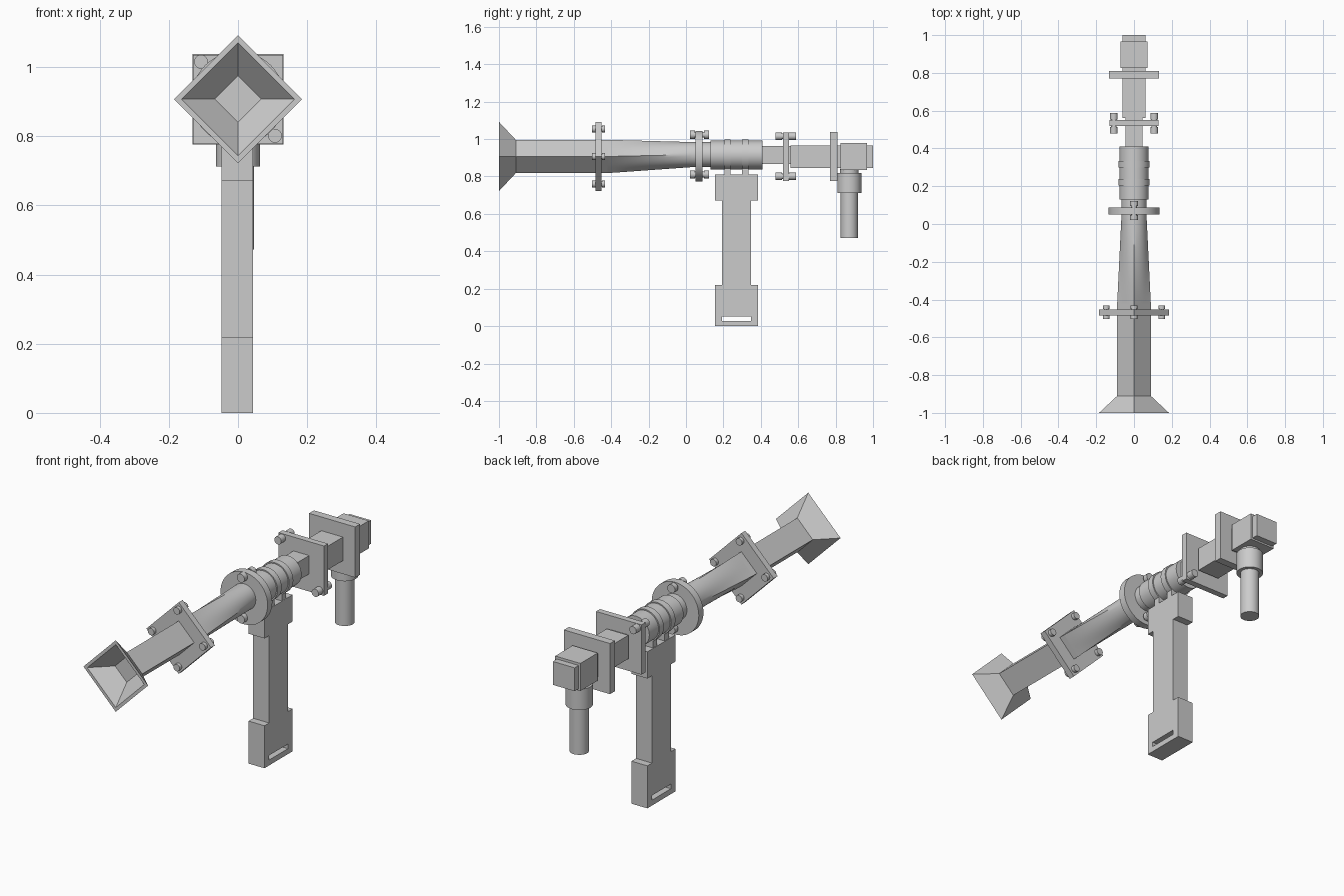
import bpy, bmesh, math
from mathutils import Vector

if "Cube" in bpy.data.objects:
    bpy.data.objects.remove(bpy.data.objects["Cube"])

ZC = 0.907   # horn axis height
ZP = 0.915   # round pipe axis height


def finish(name, bm, smooth=False):
    bmesh.ops.recalc_face_normals(bm, faces=bm.faces[:])
    me = bpy.data.meshes.new(name)
    bm.to_mesh(me)
    bm.free()
    ob = bpy.data.objects.new(name, me)
    bpy.context.collection.objects.link(ob)
    if smooth:
        bpy.ops.object.select_all(action='DESELECT')
        bpy.context.view_layer.objects.active = ob
        ob.select_set(True)
        bpy.ops.object.shade_smooth_by_angle(angle=math.radians(35))
    return ob


def loft(name, rings, smooth=False):
    """Join rings of points into a capped skin."""
    bm = bmesh.new()
    loops = [[bm.verts.new(p) for p in r] for r in rings]
    n = len(loops[0])
    for a, b in zip(loops, loops[1:]):
        for i in range(n):
            j = (i + 1) % n
            bm.faces.new((a[i], a[j], b[j], b[i]))
    bm.faces.new(loops[0])
    bm.faces.new(loops[-1])
    return finish(name, bm, smooth)


def ring(y, r, n=40, x=0, z=ZP):
    return [Vector((x + r * math.cos(2 * math.pi * i / n), y,
                    z + r * math.sin(2 * math.pi * i / n))) for i in range(n)]


def turned(name, steps, n=40, x=0, z=ZP):
    """Stepped round part along y; steps are (y, radius)."""
    return loft(name, [ring(y, r, n, x, z) for y, r in steps], n > 4)


def box(name, x0, x1, y0, y1, z0, z1):
    return loft(name, [[(x0, y, z0), (x1, y, z0), (x1, y, z1), (x0, y, z1)] for y in (y0, y1)])


def bolt(name, x, z, y0, y1, head, r):
    """Bolt with a head at each end."""
    turned(name, [(y0, r), (y0 + head, r), (y0 + head, r * .7),
                  (y1 - head, r * .7), (y1 - head, r), (y1, r)], 20, x, z)


# Square horn and diamond-set waveguide
turned("horn", [(-.91, .067), (-1, .163), (-1, .185), (-.91, .089), (-.42, .089)], 4, z=ZC)
turned("horn_flange", [(-.485, .185), (-.453, .185)], 4, z=ZC)
for i in range(4):
    a = i * math.pi / 2
    bolt("horn_flange_bolt", .147 * math.cos(a), ZC + .147 * math.sin(a), -.503, -.432, .018, .018)

# Square-to-round transition
N = 40
sections = []
for k in range(13):
    t = k / 12
    y = -.42 + .45 * t
    pts = []
    for i in range(N):
        a = 2 * math.pi * i / N
        c, s = math.cos(a), math.sin(a)
        r = (1 - t) * .089 / (abs(c) + abs(s)) + t * .067
        pts.append((r * c, y, ZC + (ZP + .002 - ZC) * t + r * s))
    sections.append(pts)
loft("transition", sections, True)

# Round pipe, flange disc and clamped collar
turned("pipe", [(.03, .067), (.15, .067)], z=ZP + .002)
turned("disc_flange", [(.05, .135), (.088, .135)], 48, z=.909)
for s in (-1, 1):
    bolt("disc_bolt", 0, .917 + s * .106, .022, .122, .026, .022)
turned("collar", [(.13, .077), (.41, .077)])
for y in (.205, .30):
    turned("clamp_band", [(y, .083), (y + .034, .083)])
    box("clamp_strap", -.045, .042, y, y + .034, .80, .86)

# Rear waveguide, square plates and end block
box("narrow_guide", -.045, .045, .40, .57, .868, .963)
box("square_flange", -.13, .13, .518, .55, .777, 1.035)
for s in (-1, 1):
    bolt("square_flange_bolt", s * .107, .908 - s * .107, .478, .588, .036, .02)
box("wide_guide", -.062, .062, .56, .83, .845, .967)
box("rear_plate", -.132, .132, .77, .81, .776, 1.038)
box("end_block", -.072, .072, .825, .967, .836, .979)
box("end_cap", -.062, .062, .96, 1, .845, .966)

# Downward connector
levels = [(.84, .05), (.82, .05), (.82, .064), (.712, .064), (.712, .046), (.472, .046)]
loft("connector", [[(p.x, .873 + p.z, z) for p in ring(0, r, z=0)] for z, r in levels], True)

# Support post: I-shaped profile extruded across, with a slot near the foot
half = [(.115, 0), (.115, .22), (.077, .22), (.077, .672), (.115, .672), (.115, .81)]
profile = [(.27 + w, z) for w, z in half] + [(.27 - w, z) for w, z in reversed(half)]
post = loft("support_post", [[(x, y, z) for y, z in profile] for x in (-.048, .043)])
cutter = box("slot_cutter", -.2, .2, .192, .347, .028, .052)
cutter.hide_render = True
cutter.hide_viewport = True
cutter.display_type = 'WIRE'
mod = post.modifiers.new("slot", 'BOOLEAN')
mod.operation = 'DIFFERENCE'
mod.solver = 'EXACT'
mod.object = cutter
